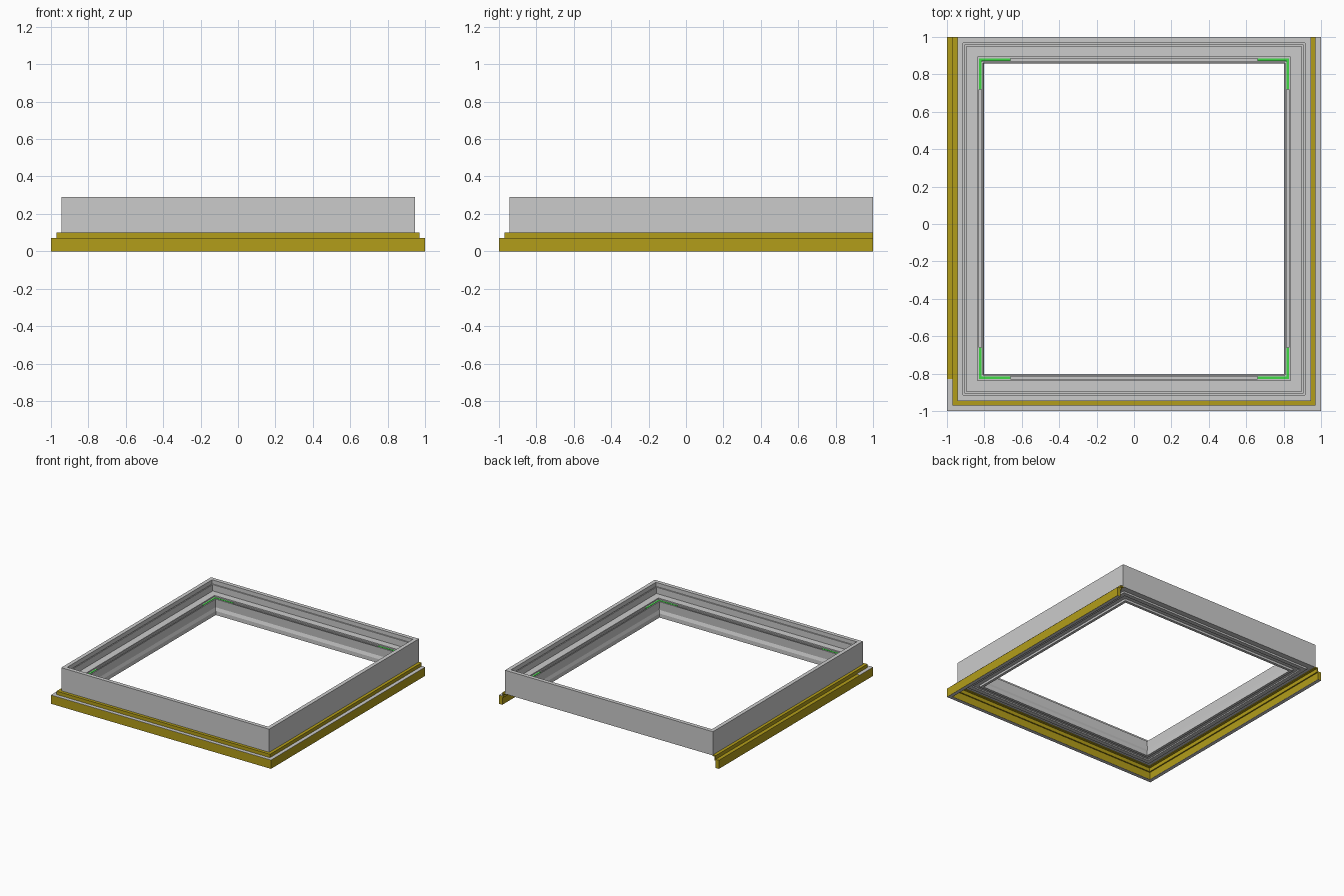
import bpy, bmesh

if "Cube" in bpy.data.objects:
    bpy.data.objects.remove(bpy.data.objects["Cube"])

BACK = 0.055  # back wall sits further out than the other three


def material(name, rgb):
    m = bpy.data.materials.new(name)
    m.diffuse_color = (*rgb, 1)
    m.use_nodes = True
    m.node_tree.nodes["Principled BSDF"].inputs["Base Color"].default_value = m.diffuse_color
    return m


yellow = material("yellow", (0.45, 0.34, 0.01))
green = material("green", (0.05, 0.7, 0.06))


def sweep(name, profile, closed=True, mat=None):
    """Sweep an (offset, z) section round the plan; open paths end flush at y = 1."""
    bm = bmesh.new()
    rows = []
    for x, z in profile:
        back = x + BACK if closed else 1.0
        plan = [(-x, back), (-x, -x), (x, -x), (x, back)]
        rows.append([bm.verts.new((px, py, z)) for px, py in plan])
    n = len(rows)
    for i in range(n):
        a, b = rows[i], rows[(i + 1) % n]
        for j in range(4 if closed else 3):
            k = (j + 1) % 4
            bm.faces.new((a[j], a[k], b[k], b[j]))
    if not closed:
        for j in (0, 3):
            bm.faces.new([r[j] for r in rows])
    bmesh.ops.recalc_face_normals(bm, faces=bm.faces)
    return finish(name, bm, mat)


def boxes(name, spans, mat=None):
    bm = bmesh.new()
    for lo, hi in spans:
        verts = bmesh.ops.create_cube(bm, size=1)["verts"]
        for v in verts:
            v.co = [l + (c + 0.5) * (h - l) for c, l, h in zip(v.co, lo, hi)]
    bmesh.ops.recalc_face_normals(bm, faces=bm.faces)
    return finish(name, bm, mat)


def finish(name, bm, mat):
    me = bpy.data.meshes.new(name)
    bm.to_mesh(me)
    bm.free()
    ob = bpy.data.objects.new(name, me)
    bpy.context.collection.objects.link(ob)
    if mat:
        me.materials.append(mat)
    return ob


# Main frame: tall outer wall, stepped shelf, bracket slot and inner lining
sweep("main_frame", [
    (.945, .095), (.945, .29), (.913, .29), (.913, .25), (.905, .25), (.905, .262),
    (.895, .262), (.895, .21), (.838, .21), (.838, .2), (.83, .2), (.83, .183),
    (.815, .183), (.815, .2), (.807, .2), (.812, .13), (.803, .105), (.803, .072),
    (.825, .072), (.825, .09), (.865, .09), (.865, .08), (.9, .08), (.9, .095)])

# Yellow stepped skirt on the left, front and right
sweep("skirt", [
    (1, 0), (1, .07), (.97, .07), (.97, .1), (.94, .1), (.94, .09),
    (.96, .09), (.96, .06), (.97, .06), (.97, 0)], closed=False, mat=yellow)

# Grey cover strips on the skirt step
boxes("step_cover", [
    ((-1, -1, .07), (1, -.97, .072)),
    ((.97, -.97, .07), (1, 1, .072)),
    ((-1, -.97, .07), (-.97, -.83, .072))])

# Grey strip beneath the skirt edge
sweep("skirt_foot", [(1, 0), (1, .002), (.97, .002), (.97, -.0005)], closed=False).location.z = -.0005

# Green corner brackets lying in the slot
legs = []
for sx in (-1, 1):
    for outer, end in ((-.829, -.66), (.884, .72)):
        inner = outer + (.013 if outer < 0 else -.013)
        xs = sorted((sx * .66, sx * .829))
        legs.append(((xs[0], min(outer, inner), .183), (xs[1], max(outer, inner), .202)))
        xs = sorted((sx * .816, sx * .829))
        legs.append(((xs[0], min(inner, end), .183), (xs[1], max(inner, end), .202)))
boxes("corner_brackets", legs, green)
